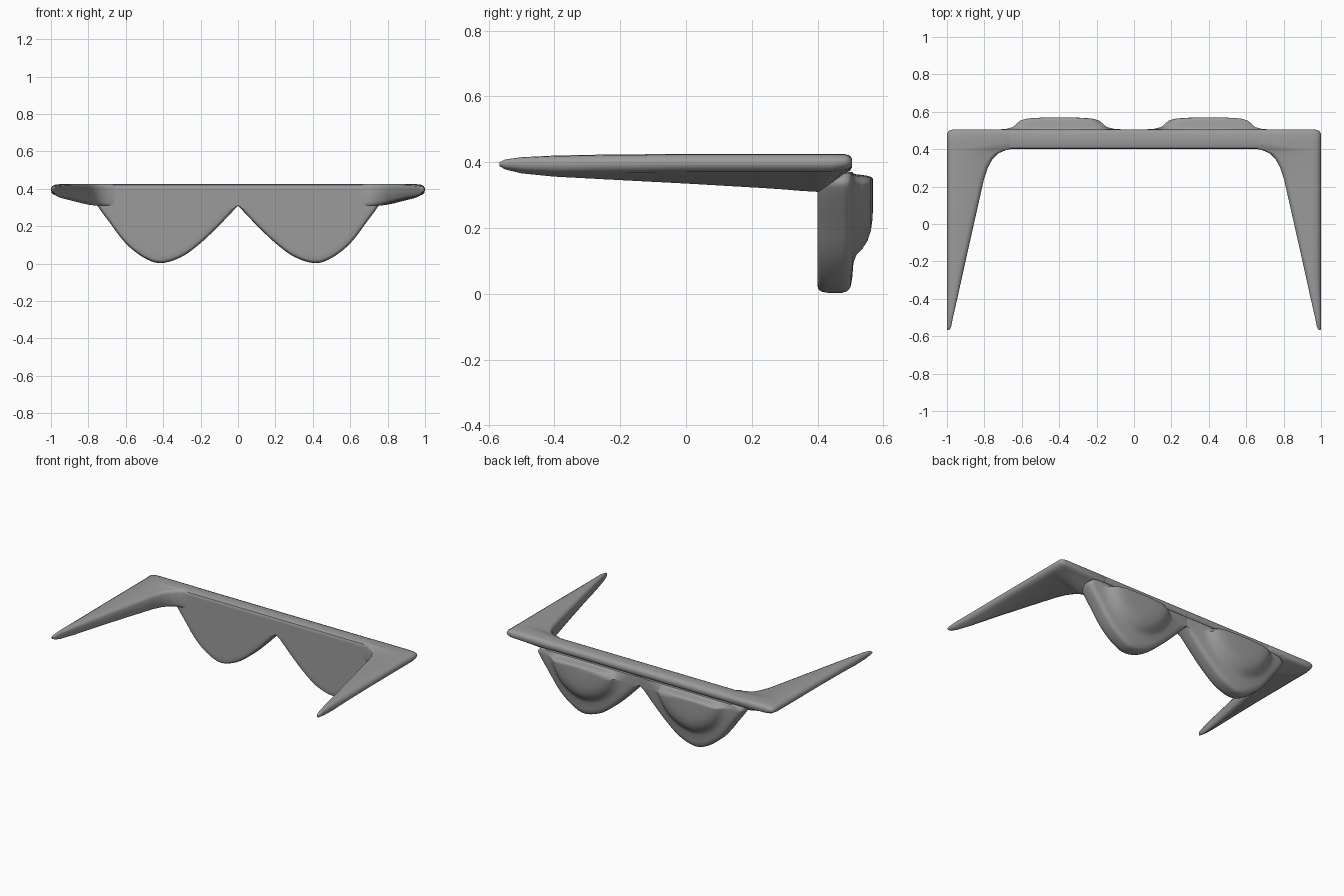
import bpy, bmesh
from math import hypot
from mathutils import Vector

if "Cube" in bpy.data.objects:
    bpy.data.objects.remove(bpy.data.objects["Cube"])

grey = bpy.data.materials.new("dark_grey")
grey.diffuse_color = (0.33, 0.33, 0.33, 1)
grey.use_nodes = True
grey.node_tree.nodes["Principled BSDF"].inputs["Base Color"].default_value = grey.diffuse_color


def loft(name, rings, mirror=True, angle=0.75):
    """Skin equal-length closed rings, cap both ends, mirror across x."""
    bm = bmesh.new()
    vs = [[bm.verts.new(p) for p in r] for r in rings]
    n = len(rings[0])
    for a, b in zip(vs, vs[1:]):
        for i in range(n):
            j = (i + 1) % n
            bm.faces.new((a[i], a[j], b[j], b[i]))
    bm.faces.new(vs[0])
    bm.faces.new(vs[-1])
    bmesh.ops.recalc_face_normals(bm, faces=bm.faces)
    me = bpy.data.meshes.new(name)
    bm.to_mesh(me)
    bm.free()
    me.materials.append(grey)
    ob = bpy.data.objects.new(name, me)
    bpy.context.collection.objects.link(ob)
    if mirror:
        m = ob.modifiers.new("mirror", 'MIRROR')
        m.use_mirror_merge = False
    bpy.context.view_layer.objects.active = ob
    bpy.ops.object.select_all(action='DESELECT')
    ob.select_set(True)
    bpy.ops.object.shade_smooth_by_angle(angle=angle)
    return ob


def smooth(pts, steps=5):
    """Catmull-Rom through an open list of 2D points."""
    p = [Vector(q) for q in pts]
    p = [2 * p[0] - p[1]] + p + [2 * p[-1] - p[-2]]
    out = []
    for i in range(1, len(p) - 2):
        a, b, c, d = p[i - 1:i + 3]
        for s in range(steps):
            t = s / steps
            out.append(0.5 * (2 * b + (c - a) * t + (2 * a - 5 * b + 4 * c - d) * t * t
                              + (3 * b - a - 3 * c + d) * t ** 3))
    return out + [p[-2]]


# Temple with its corner block: sections along y, sloping underside
def temple_section(y, xi, zb, zt=0.425, xo=1.0):
    w, h = xo - xi, zt - zb
    r = min(0.025, w * 0.25)
    zo = min(0.055, h * 0.8)
    q = min(0.02, h * 0.25)
    kink = max(xi + r, 0.76) if xi < 0.75 else xi + r
    sec = [(xo, zt - zo * 0.5), (xo - r * 0.3, zt - zo * 0.2), (xo - r, zt - 0.002),
           (xo - 2 * r, zt), (xi + r, zt), (xi + r * 0.3, zt - q * 0.3), (xi, zt - q),
           (xi, zb + q), (xi + r * 0.3, zb + q * 0.3), (xi + r, zb), (kink + 0.001, zb),
           (xo - 2 * r, zt - zo - 0.003), (xo - r, zt - zo), (xo - r * 0.3, zt - zo * 0.8)]
    return [(x, y, z) for x, z in sec]


loft("temple", [temple_section(*a) for a in [
    (-0.567, 0.988, 0.388, 0.400, 0.998), (-0.55, 0.978, 0.378, 0.408),
    (-0.50, 0.968, 0.366, 0.415), (-0.40, 0.945, 0.356, 0.420),
    (-0.25, 0.912, 0.348, 0.423), (0.0, 0.856, 0.335), (0.24, 0.802, 0.321),
    (0.30, 0.782, 0.317), (0.345, 0.758, 0.313), (0.378, 0.725, 0.311),
    (0.395, 0.685, 0.31), (0.402, 0.65, 0.31), (0.44, 0.64, 0.335),
    (0.482, 0.64, 0.366), (0.498, 0.64, 0.373, 0.420, 0.992),
    (0.505, 0.64, 0.385, 0.410, 0.97)]], angle=1.0)

# Brow bar joining both corners
bar = [(0.40, 0.315), (0.40, 0.40), (0.40, 0.408), (0.405, 0.42), (0.418, 0.425),
       (0.482, 0.425), (0.498, 0.419), (0.505, 0.405), (0.505, 0.39), (0.498, 0.375),
       (0.482, 0.367)]
loft("brow_bar", [[(x, y, z) for y, z in bar] for x in (-0.68, 0.68)], mirror=False)

# Lens: rounded slab with a raised oval pad on the back
outline = smooth([(0, 0.31), (0.10, 0.205), (0.20, 0.11), (0.30, 0.037), (0.41, 0.003),
                  (0.50, 0.03), (0.60, 0.108), (0.69, 0.225), (0.75, 0.307),
                  (0.765, 0.34), (0.745, 0.365)])
outline += [Vector((x, 0.37)) for x in (0.72, 0.55, 0.4, 0.25, 0.1, 0.0)]
CX, CZ = 0.40, 0.335
# y, x scale, z scale, blend from slab outline to oval
rings = [(0.40, 0.88, 0.86, 0), (0.40, 0.95, 0.945, 0), (0.403, 0.975, 0.97, 0),
         (0.412, 0.99, 0.99, 0), (0.43, 1, 1, 0), (0.475, 1, 1, 0),
         (0.49, 0.99, 0.985, 0), (0.50, 0.96, 0.95, 0), (0.505, 0.89, 0.87, 0.1),
         (0.509, 0.75, 0.72, 0.6), (0.518, 0.66, 0.65, 0.7), (0.535, 0.61, 0.60, 0.7),
         (0.552, 0.56, 0.52, 0.7), (0.562, 0.48, 0.43, 0.7), (0.567, 0.37, 0.32, 0.7),
         (0.569, 0.2, 0.17, 0.7)]


def lens_ring(y, sx, sz, k):
    ring = []
    for p in outline:
        dx, dz = p.x - CX, p.y - CZ
        h = 0.335 if dz < 0 else 0.035
        u, v = dx / 0.38, dz / h
        r = hypot(u, v)
        dx += (0.38 * u / r - dx) * k
        dz += (h * v / r - dz) * k
        # inner edges stay together at the bridge, top edge keeps its height
        fx = 1 if p.x < 0.001 and y <= 0.50 else sx
        ring.append((CX + dx * fx, y, CZ + dz * (sz if dz < 0 else min(1, sz + 0.15))))
    return ring


loft("lens", [lens_ring(*r) for r in rings])
